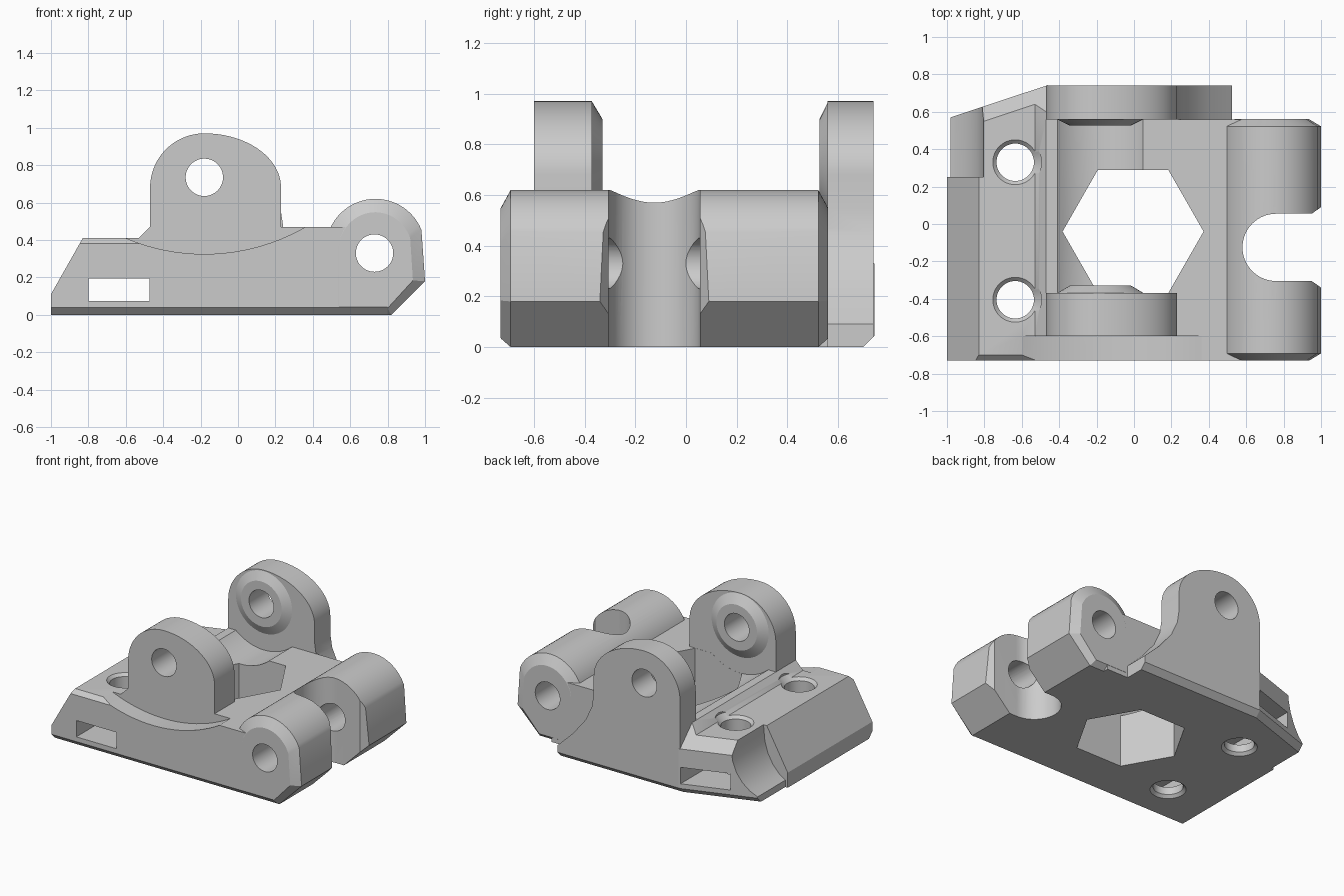
import bpy, bmesh
from math import cos, sin, pi, radians

cube = bpy.data.objects.get("Cube")
if cube:
    bpy.data.objects.remove(cube, do_unlink=True)

grey = bpy.data.materials.new("plain_grey")
grey.use_nodes = True
colour = (0.6, 0.6, 0.6, 1)
grey.diffuse_color = colour
grey.node_tree.nodes["Principled BSDF"].inputs["Base Color"].default_value = colour


def loft(name, sections):
    """Closed solid through matching rings of 3D points."""
    bm = bmesh.new()
    rings = [[bm.verts.new(p) for p in s] for s in sections]
    n = len(rings[0])
    for a, b in zip(rings, rings[1:]):
        for i in range(n):
            j = (i + 1) % n
            bm.faces.new((a[i], a[j], b[j], b[i]))
    bm.faces.new(rings[0][::-1])
    bm.faces.new(rings[-1])
    bmesh.ops.recalc_face_normals(bm, faces=bm.faces)
    mesh = bpy.data.meshes.new(name)
    bm.to_mesh(mesh)
    bm.free()
    mesh.materials.append(grey)
    ob = bpy.data.objects.new(name, mesh)
    bpy.context.collection.objects.link(ob)
    return ob


def place(profile, axis, t):
    order = {"X": lambda a, b: (t, a, b),
             "Y": lambda a, b: (a, t, b),
             "Z": lambda a, b: (a, b, t)}[axis]
    return [order(a, b) for a, b in profile]


def prism(name, profile, axis, t0, t1):
    return loft(name, [place(profile, axis, t) for t in (t0, t1)])


def arc(cx, cy, rx, ry, a0, a1, n=24):
    angles = [radians(a0 + (a1 - a0) * i / n) for i in range(n + 1)]
    return [(cx + rx * cos(a), cy + ry * sin(a)) for a in angles]


def circle(cx, cy, r, n=48):
    return arc(cx, cy, r, r, 0, 360 - 360 / n, n - 1)


def rect(a0, b0, a1, b1):
    return [(a0, b0), (a1, b0), (a1, b1), (a0, b1)]


def combine(target, tool, operation):
    mod = target.modifiers.new("combine", "BOOLEAN")
    mod.operation = operation
    mod.solver = "EXACT"
    mod.object = tool
    bpy.context.view_layer.objects.active = target
    bpy.ops.object.modifier_apply(modifier=mod.name)
    bpy.data.objects.remove(tool, do_unlink=True)


def cut(tool):
    combine(body, tool, "DIFFERENCE")


def add(tool):
    combine(body, tool, "UNION")


def slanted(name, profile):
    """Bar following the slanted rear left wall."""
    ob = prism(name, profile, "X", -1.15, -0.46)
    for v in ob.data.vertices:
        v.co.y += 0.74 + (v.co.x + 0.47) / 3
    return ob


EAR = (-0.18, 0.735)

# Base block
body = prism("bracket_body", [(-1, 0), (0.7, 0), (0.7, 0.47), (-0.47, 0.47),
             (-0.53, 0.41), (-0.83, 0.41), (-1, 0.11)], "Y", -0.73, 0.76)
cut(prism("rear_trim", [(-1.2, 0.497), (-0.46, 0.743), (-0.46, 0.56),
          (1.2, 0.56), (1.2, 1), (-1.2, 1)], "Z", -0.1, 1))

# Edge chamfers on the low left shelf
cut(slanted("rear_top_chamfer", [(0, 0.33), (0.2, 0.33), (0.2, 0.53), (-0.2, 0.53)]))
cut(slanted("rear_bottom_chamfer", [(0.05, 0.09), (0.05, -0.05), (-0.09, -0.05)]))
cut(prism("front_top_chamfer", [(-0.75, 0.36), (-0.75, 0.43), (-0.68, 0.43)],
          "X", -1.1, -0.53))

# Concave corner recess
cut(prism("corner_recess", [(-1.2, -0.1), (-0.98, -0.1), (-0.98, 0.05), (-0.93, 0.085),
          (-0.88, 0.14), (-0.84, 0.21), (-0.815, 0.29), (-0.8, 0.45), (-1.2, 0.45)],
          "Y", 0.25, 0.8))

# Curved clearance between and in front of the ears
cut(prism("inner_trough", circle(*EAR, 0.35, 64), "Y", -0.37, 0.6))
cut(prism("front_trough", circle(-0.18, 1.405, 1.08, 128), "Y", -0.9, -0.6))

# Hinge barrel with chamfered ends
barrel = [(0.48, 0), (0.82, 0), (1, 0.18)] + arc(0.735, 0.355, 0.265, 0.265, 22, 156) + [(0.48, 0.4)]
small = [(0.73 + (x - 0.73) * 0.76, 0.2 + (z - 0.2) * 0.83) for x, z in barrel]
add(loft("hinge_barrel", [place(small, "Y", -0.731), place(barrel, "Y", -0.692),
                          place(barrel, "Y", 0.522), place(small, "Y", 0.561)]))

# Two upright ears with tapered inner bosses
crown = arc(-0.18, 0.68, 0.41, 0.29, 0, 90) + arc(-0.18, 0.68, 0.29, 0.29, 90, 180)[1:]
add(prism("front_ear", crown + [(-0.47, 0.2), (0.23, 0.2)], "Y", -0.6, -0.37))
add(prism("back_ear", crown + [(-0.47, 0), (0.525, 0), (0.525, 0.09), (0.4, 0.21),
          (0.295, 0.34), (0.245, 0.45), (0.23, 0.55)], "Y", 0.558, 0.74))
for name, outer, face, tip in (("front_boss", -0.4, -0.37, -0.33),
                               ("back_boss", 0.6, 0.56, 0.527)):
    wide, narrow = circle(*EAR, 0.232), circle(*EAR, 0.165)
    add(loft(name, [place(wide, "Y", outer), place(wide, "Y", face),
                    place(narrow, "Y", tip)]))

# Bottom chamfers along front and back
cut(prism("front_chamfer", [(-0.78, 0.09), (-0.78, -0.05), (-0.64, -0.05)], "X", -1.2, 0.8))
cut(prism("back_chamfer", [(0.79, 0.09), (0.79, -0.05), (0.65, -0.05)], "X", -0.47, 0.7))

# Hexagonal opening
cut(prism("hex_opening", [(-0.005 + 0.377 * cos(i * pi / 3), -0.04 + 0.38 * sin(i * pi / 3))
          for i in range(6)], "Z", -0.1, 0.49))

# Rounded notch splitting the barrel, flared at its mouth
side = [(1.1, 0.3), (1, 0.215), (0.95, 0.18)]
notch = side + arc(0.76, 0, 0.18, 0.18, 90, 270, 32) + [(x, -y) for x, y in side[::-1]]
cut(prism("barrel_notch", [(x, y - 0.125) for x, y in notch], "Z", -0.1, 1))

# Pin holes, strap slot and chamfered screw holes
cut(prism("ear_pin_hole", circle(*EAR, 0.1), "Y", -1, 1))
cut(prism("barrel_pin_hole", circle(0.73, 0.33, 0.1), "Y", -1, 1))
cut(prism("strap_slot", rect(-0.8, 0.075, -0.473, 0.195), "Y", -1, 1))
for y in (0.33, -0.405):
    steps = ((0.14, -0.02), (0.1, 0.02), (0.1, 0.39), (0.14, 0.43), (0.14, 0.6))
    cut(loft("screw_hole", [place(circle(-0.635, y, r), "Z", z) for r, z in steps]))

# Smooth curved walls, crisp edges
bpy.ops.object.select_all(action="DESELECT")
body.select_set(True)
bpy.context.view_layer.objects.active = body
bpy.ops.object.shade_smooth_by_angle(angle=radians(25))
